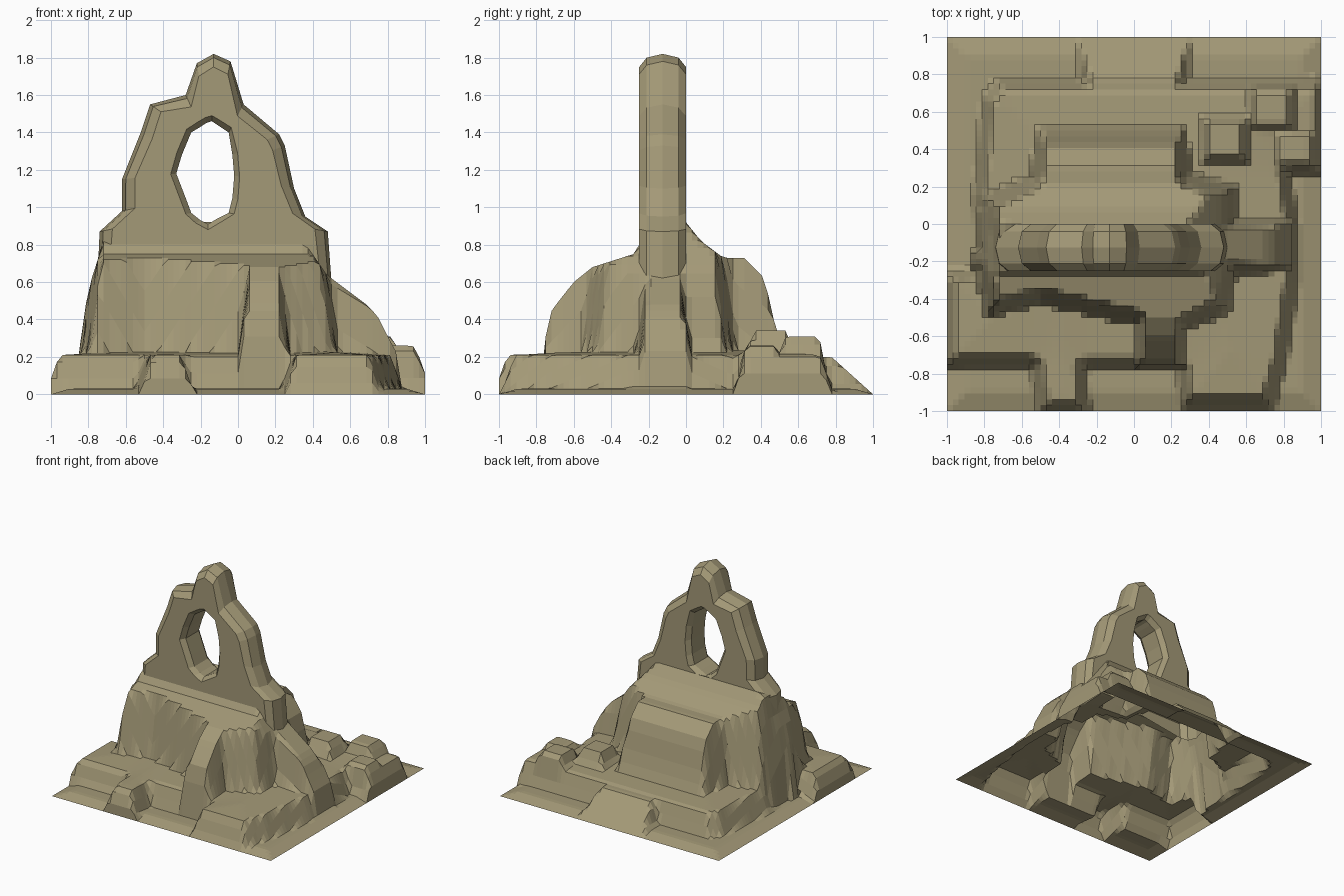
import bpy, bmesh, math
from mathutils import Vector

if "Cube" in bpy.data.objects:
    bpy.data.objects.remove(bpy.data.objects["Cube"])

rock = bpy.data.materials.new("sandy rock")
rock.diffuse_color = (0.37, 0.32, 0.185, 1)
rock.use_nodes = True
rock.node_tree.nodes["Principled BSDF"].inputs["Base Color"].default_value = rock.diffuse_color


def finish(bm, name):
    me = bpy.data.meshes.new(name)
    bm.to_mesh(me)
    bm.free()
    me.materials.append(rock)
    ob = bpy.data.objects.new(name, me)
    bpy.context.collection.objects.link(ob)
    return ob


def inside_depth(poly, x, y):
    """Distance from the polygon edge, positive inside and negative outside."""
    p, best, inside = Vector((x, y)), 1e9, False
    for i in range(len(poly)):
        a, b = Vector(poly[i - 1]), Vector(poly[i])
        t = max(0, min(1, (p - a).dot(b - a) / (b - a).length_squared))
        best = min(best, (p - a - (b - a) * t).length)
        if (a.y > y) != (b.y > y) and x < (b.x - a.x) * (y - a.y) / (b.y - a.y) + a.x:
            inside = not inside
    return best if inside else -best


def interp(profile, t):
    if t <= profile[0][0]:
        return profile[0][1]
    for (a, u), (b, v) in zip(profile, profile[1:]):
        if t <= b:
            return u + (v - u) * (t - a) / (b - a)
    return profile[-1][1]


# Footprints of the low shelf, the main mound and the right-hand spur
SHELF = [(-1.03, -.25), (-1.03, -.78), (-.56, -.78), (-.52, -1.03), (-.23, -1.03), (-.24, -.79),
         (.22, -.79), (.25, -.99), (.75, -.99), (.82, -.75), (.89, -.3), (.89, 0), (.85, .25),
         (1.04, .25), (1.04, .76), (.98, .79), (.25, .79), (-.25, .79), (-.74, .79), (-.82, .68),
         (-.87, .15), (-.83, -.22)]
MOUND = [(-.78, -.49), (-.5, -.42), (0, -.53), (.01, -.76), (.25, -.76), (.28, -.56), (.5, -.46),
         (.54, -.25), (.54, .2), (.3, .27), (.27, .53), (-.5, .53), (-.56, .25), (-.8, .15),
         (-.85, -.2)]
SPUR = [(.4, -.28), (.86, -.24), (.87, .02), (.4, .03)]
# Heights seen from the side (along y), from the front and along the spur (along x)
MOUND_SIDE = [(-.76, .38), (-.71, .46), (-.6, .6), (-.5, .68), (-.28, .75), (-.25, .8), (0, .92),
              (.08, .82), (.2, .73), (.31, .73), (.42, .62), (.48, .35), (.53, .22)]
MOUND_FRONT = [(-.85, .38), (-.83, .47), (-.75, .72), (-.74, .87), (-.6, .98), (.25, .95),
               (.42, .72), (.5, .6)]
SPUR_TOP = [(.5, .62), (.7, .47), (.75, .41), (.79, .33), (.86, .2)]
# Boulders: centre x, centre y, half size, top height
BOULDERS = [(.49, .45, .14, .34), (.74, .62, .13, .31), (.86, .4, .1, .26)]


def height(x, y):
    h = min(.03, .3 * (1 - max(abs(x), abs(y))))
    d = inside_depth(SHELF, x, y)
    h = max(h, min(.205 + .06 * d, 2.8 * d))
    if y > .5:                                           # ramp down to the back edge
        h = max(h, min(.9 * (1 - y), 3 * (.3 - abs(x)), .2))
    d = inside_depth(MOUND, x, y)
    if d > 0:
        h = max(h, min(interp(MOUND_SIDE, y), interp(MOUND_FRONT, x), .24 + 7 * d))
    d = inside_depth(SPUR, x, y)
    if d > 0:
        h = max(h, min(interp(SPUR_TOP, x), .22 + 7 * d))
    for cx, cy, r, top in BOULDERS:
        d = r - max(abs(x - cx), abs(y - cy))
        if d > 0:
            h = max(h, min(top, .2 + 2.5 * d))
    return max(h, 0)


# Rocky hill: a single open sheet, with an opening where the arch wall stands
N = 64
bm = bmesh.new()
c = [2 * i / N - 1 for i in range(N + 1)]
grid = [[bm.verts.new((x, y, height(x, y))) for x in c] for y in c]
for j in range(N):
    for i in range(N):
        mx, my = c[i] + 1 / N, c[j] + 1 / N
        if -.66 < mx < .36 and -.22 < my < -.03:
            continue
        bm.faces.new((grid[j][i], grid[j][i + 1], grid[j + 1][i + 1], grid[j + 1][i]))
# Rim skirt down to the base
rim = grid[0] + [r[-1] for r in grid[1:]] + grid[-1][-2::-1] + [r[0] for r in grid[-2:0:-1]]
for a, b in zip(rim, rim[1:] + rim[:1]):
    if max(a.co.z, b.co.z) > 1e-4:
        feet = [bm.verts.new((v.co.x, v.co.y, 0)) for v in (a, b) if v.co.z > 1e-4]
        bm.faces.new(feet + [b, a])
finish(bm, "rocky_hill")

# Natural arch: outline point (x, z) paired with a window point (x, z)
ARCH = [(-.75, .64, -.2, .93), (-.74, .87, -.25, .97), (-.62, .98, -.28, 1.05),
        (-.62, 1.15, -.33, 1.18), (-.52, 1.4, -.3, 1.28), (-.47, 1.55, -.25, 1.4),
        (-.28, 1.6, -.2, 1.43), (-.22, 1.77, -.17, 1.45), (-.13, 1.82, -.14, 1.46),
        (-.04, 1.78, -.11, 1.44), (.03, 1.55, -.05, 1.4), (.22, 1.39, -.03, 1.28),
        (.25, 1.33, -.025, 1.22), (.3, 1.1, -.02, 1.17), (.36, .95, -.03, 1.05),
        (.48, .87, -.05, .97), (.5, .6, -.11, .94), (-.16, .68, -.16, .91)]
bm = bmesh.new()
rings = []
for ox, oz, ix, iz in ARCH:
    o, i = Vector((ox, oz)), Vector((ix, iz))
    u = (i - o).normalized()
    section = [(o, -.125), (o + u * .02, -.21), (o + u * .07, -.25), (i - u * .03, -.25),
               (i, -.21), (i, -.04), (i - u * .03, 0), (o + u * .07, 0), (o + u * .02, -.04)]
    rings.append([bm.verts.new((p.x, y, p.y)) for p, y in section])
K = len(rings[0])
for s in range(len(rings)):
    a, b = rings[s - 1], rings[s]
    buried = ARCH[s - 1][1] < .7 and ARCH[s][1] < .7
    for k in range(K):
        if not (buried and k in (0, 1, 7, 8)):           # leave the buried foot open
            bm.faces.new((a[k], b[k], b[(k + 1) % K], a[(k + 1) % K]))
bmesh.ops.recalc_face_normals(bm, faces=bm.faces[:])
# Make sure the front wall faces outwards
front = min(bm.faces, key=lambda f: f.calc_center_median().y)
if front.normal.y > 0:
    bmesh.ops.reverse_faces(bm, faces=bm.faces[:])
finish(bm, "natural_arch")
